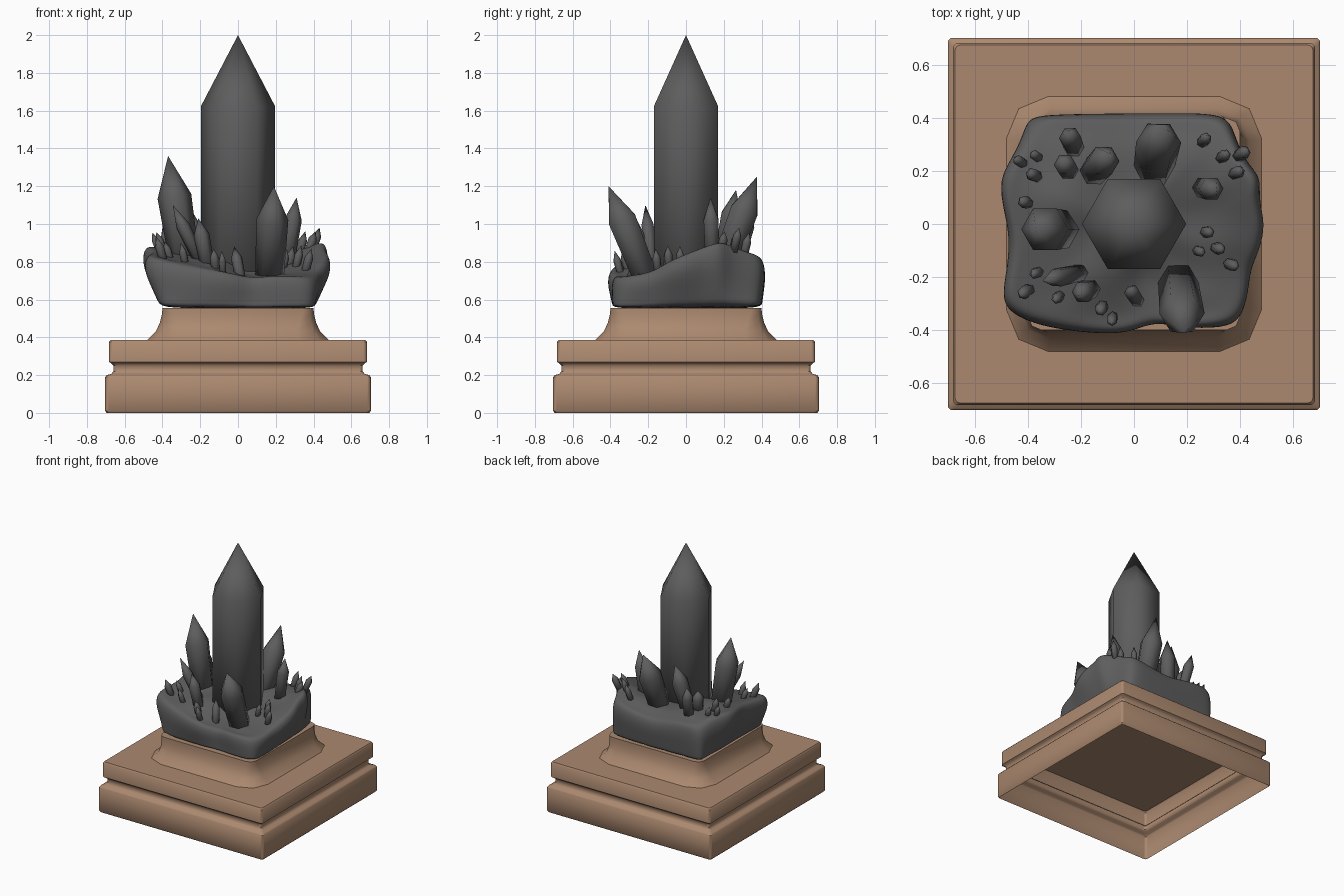
import bpy, bmesh, math, random
from mathutils import Vector, noise

random.seed(4)
default_cube = bpy.data.objects.get("Cube")
if default_cube:
    bpy.data.objects.remove(default_cube, do_unlink=True)


def make_material(name, colour):
    material = bpy.data.materials.new(name)
    material.use_nodes = True
    material.diffuse_color = (*colour, 1)
    material.node_tree.nodes["Principled BSDF"].inputs["Base Color"].default_value = (*colour, 1)
    return material


STONE = make_material("dark grey stone", (0.11, 0.11, 0.113))
WOOD = make_material("light brown wood", (0.41, 0.25, 0.16))


def loft(name, rings, material, cap_start=False, cap_end=True, angle=math.pi):
    """Skin a stack of equal-length rings; one-point rings become tips."""
    mesh = bpy.data.meshes.new(name)
    bm = bmesh.new()
    layers = [[bm.verts.new(point) for point in ring] for ring in rings]
    for low, high in zip(layers, layers[1:]):
        count = len(low)
        for i in range(count):
            j = (i + 1) % count
            if len(high) == 1:
                bm.faces.new((low[i], low[j], high[0]))
            else:
                bm.faces.new((low[i], low[j], high[j], high[i]))
    if cap_start:
        bm.faces.new(layers[0][::-1])
    if cap_end and len(layers[-1]) > 2:
        bm.faces.new(layers[-1])
    bmesh.ops.recalc_face_normals(bm, faces=bm.faces)
    bm.to_mesh(mesh)
    bm.free()
    mesh.materials.append(material)
    obj = bpy.data.objects.new(name, mesh)
    bpy.context.collection.objects.link(obj)
    bpy.ops.object.select_all(action="DESELECT")
    obj.select_set(True)
    bpy.context.view_layer.objects.active = obj
    bpy.ops.object.shade_smooth_by_angle(angle=angle)
    return obj


def rounded_square(half, radius, z, segments):
    """Ring of a square with rounded corners."""
    ring = []
    for corner in range(4):
        middle = math.pi * (corner / 2 + 0.25)
        cx = math.copysign(half - radius, math.cos(middle))
        cy = math.copysign(half - radius, math.sin(middle))
        for step in range(segments + 1):
            a = (corner + step / segments) * math.pi / 2
            ring.append((cx + radius * math.cos(a), cy + radius * math.sin(a), z))
    return ring


# Plinth: moulded square shell, open underneath
plinth_profile = [(0.695, 0), (0.703, 0.01), (0.703, 0.19), (0.695, 0.2), (0.67, 0.207),
                  (0.66, 0.22), (0.66, 0.25), (0.67, 0.262), (0.683, 0.27),
                  (0.683, 0.375), (0.675, 0.385)]
loft("plinth", [rounded_square(h, 0.018, z, 3) for h, z in plinth_profile], WOOD,
     angle=math.radians(40))

# Pedestal: flared block with chamfered corners
pedestal_profile = [(0.482, 0.385, 0.16), (0.435, 0.43, 0.12), (0.413, 0.48, 0.09),
                    (0.402, 0.525, 0.06), (0.4, 0.555, 0.05)]
loft("pedestal", [rounded_square(h, r, z, 2) for h, z, r in pedestal_profile], WOOD,
     angle=math.radians(50))

# Rock: rim outline (x, y, height) in hundredths, and heights inside it
rim = [(-40, 40, 80), (-33, 42, 83), (-15, 42, 80), (0, 42, 77), (18, 42, 80), (35, 42, 83),
       (38, 35, 84), (42, 24, 90), (49, 18, 91), (47, 10, 88), (50, 0, 84), (48, -10, 80),
       (44, -17, 75), (44, -26, 72), (41, -36, 71), (33, -39, 72), (18, -40, 72),
       (8, -37, 70), (-1, -41, 73), (-12, -42, 75), (-28, -40, 77), (-42, -37, 80),
       (-51, -31, 83), (-49, -20, 84), (-47, -6, 85), (-50, 5, 87), (-52, 17, 88),
       (-47, 25, 88), (-42, 33, 85)]
inside = [(-30, 10, 90), (-20, -18, 84), (-25, -30, 79), (8, -22, 73), (25, -25, 73),
          (25, 0, 78), (28, 24, 86), (0, 28, 83), (-20, 28, 88), (0, 0, 84)]
rim = [Vector(p) / 100 for p in rim]
inside = [Vector(p) / 100 for p in inside]


def rock_height(x, y):
    """Distance-weighted height of the rock top."""
    total = weight = 0
    for p in rim + inside:
        w = 1 / ((p.x - x) ** 2 + (p.y - y) ** 2 + 0.001) ** 1.5
        total += w * p.z
        weight += w
    return total / weight


FOOT = 0.55
foot = [Vector((max(-0.4, min(0.4, p.x)), max(-0.385, min(0.395, p.y)), FOOT)) for p in rim]
rock_rings = [foot]
for rise, spread in ((0.12, 0.25), (0.4, 0.6), (0.75, 1.02)):
    ring = []
    for f, p in zip(foot, rim):
        v = f.lerp(p, spread)
        v.z = FOOT + (p.z - FOOT) * rise
        lump = 1 + 0.03 * noise.noise(v * 6)
        ring.append((v.x * lump, v.y * lump, v.z))
    rock_rings.append(ring)
rock_rings.append([Vector((p.x * 0.965, p.y * 0.965, p.z + 0.01)) for p in rim])
for scale in (0.86, 0.7, 0.5, 0.28):
    ring = []
    for p in rim:
        x, y = p.x * scale, p.y * scale
        ring.append((x, y, rock_height(x, y) + 0.02 * noise.noise(Vector((x, y, 0)) * 9)))
    rock_rings.append(ring)
rock_rings.append([(0, 0, rock_height(0, 0))])
rock = loft("rock", rock_rings, STONE, cap_start=True)
smoothing = rock.modifiers.new("smoothing", "SUBSURF")
smoothing.levels = smoothing.render_levels = 2


def crystal(name, base, tip, radius, shoulder=0.7, taper=0.88, turn=0.0):
    """Six-sided pointed prism from base to tip."""
    base, tip = Vector(base), Vector(tip)
    axis = (tip - base).normalized()
    side = (Vector((1, 0, 0)) - axis * axis.x).normalized()
    other = axis.cross(side)
    rings = []
    for along, size in ((0, radius * taper), (shoulder, radius)):
        centre = base.lerp(tip, along)
        rings.append([centre + size * (side * math.cos(a) + other * math.sin(a))
                      for a in (turn + math.tau * k / 6 for k in range(6))])
    rings.append([tip])
    return loft(name, rings, STONE, cap_start=True)


# Main crystal
crystal("main_crystal", (0, 0, 0.6), (0, 0, 2), 0.197, shoulder=0.73, taper=1)

# Medium crystals leaning outwards
crystal("left_crystal", (-0.275, -0.02, 0.75), (-0.37, -0.02, 1.36), 0.09, 0.65)
crystal("front_crystal", (0.165, -0.2, 0.68), (0.19, -0.41, 1.2), 0.085, 0.66)
crystal("back_crystal", (0.07, 0.18, 0.72), (0.105, 0.375, 1.25), 0.085, 0.66)
crystal("back_side_crystal", (-0.17, 0.18, 0.75), (-0.09, 0.265, 1.18), 0.06, 0.7)
crystal("back_corner_crystal", (-0.22, 0.27, 0.78), (-0.25, 0.35, 1.08), 0.042, 0.7)
crystal("inner_back_crystal", (-0.24, 0.19, 0.8), (-0.27, 0.24, 1.02), 0.042, 0.7)
crystal("right_crystal", (0.25, 0.14, 0.75), (0.31, 0.13, 1.14), 0.046, 0.7)
crystal("slanted_crystal", (-0.19, -0.18, 0.78), (-0.345, -0.215, 1.1), 0.037, 0.65)
crystal("front_side_crystal", (-0.155, -0.24, 0.74), (-0.21, -0.265, 1.03), 0.042, 0.7)
crystal("front_small_crystal", (0.02, -0.3, 0.68), (-0.02, -0.24, 0.88), 0.03, 0.7)

# Small crystals scattered round the rock
spots = [(-42, 23), (-36, 25), (-37, 18), (-40, 8), (-36, -18), (-40, -25), (-28, -27),
         (-12, -31), (-8, -35), (27, -3), (24, -10), (31, -9), (36, -15), (26, 31),
         (33, 25), (40, 26), (38, 19)]
for number, (sx, sy) in enumerate(spots, 1):
    x, y = sx / 100, sy / 100
    ground = rock_height(x, y)
    tip = (x * 1.08, y * 1.08, ground + random.uniform(0.075, 0.115))
    crystal(f"small_crystal_{number}", (x * 0.96, y * 0.96, ground - 0.05), tip,
            random.uniform(0.02, 0.026), 0.68, turn=random.random())
